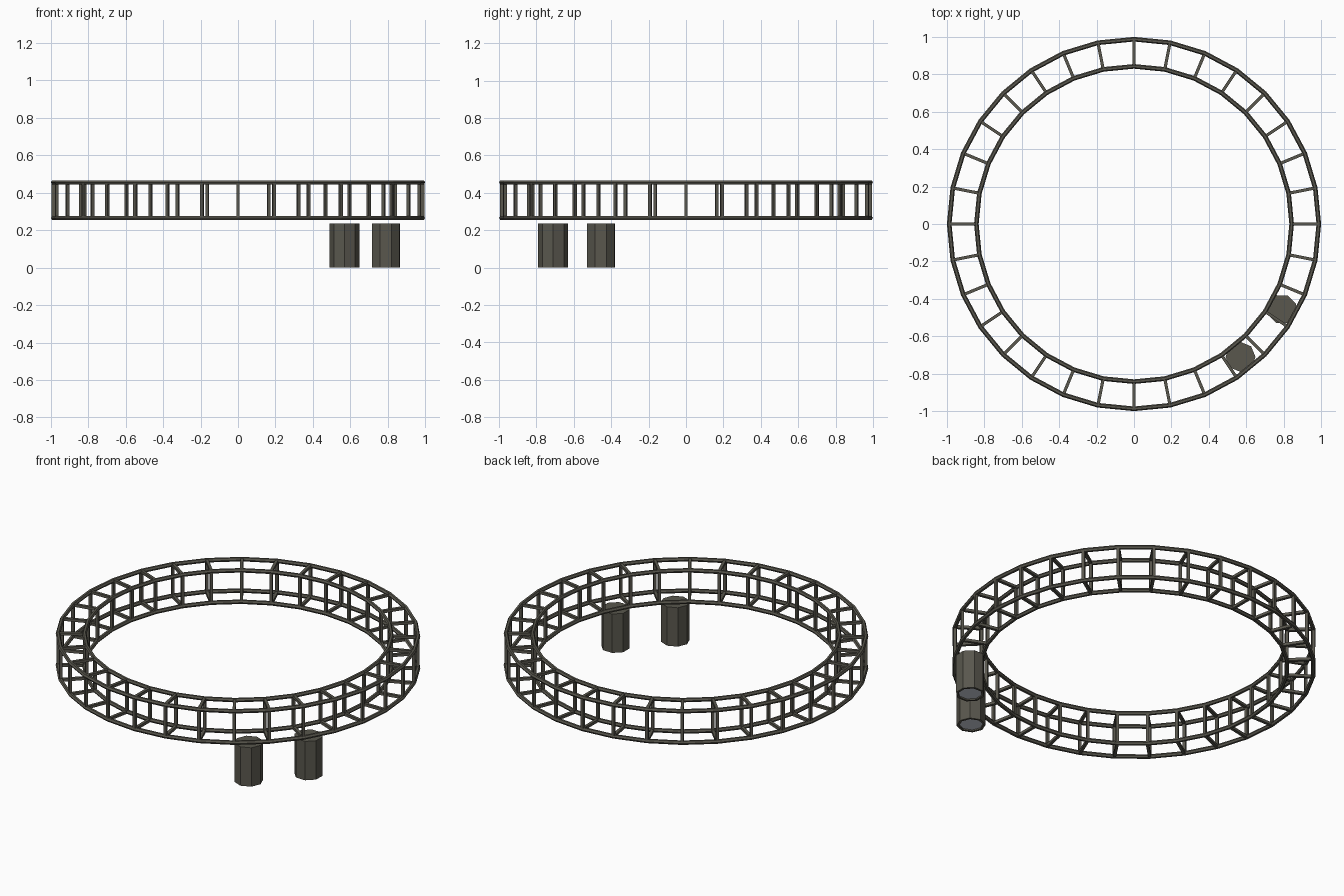
import bpy, bmesh, math
from mathutils import Matrix, Vector

if "Cube" in bpy.data.objects:
    bpy.data.objects.remove(bpy.data.objects["Cube"])


def material(name, rgb):
    m = bpy.data.materials.new(name)
    m.diffuse_color = (*rgb, 1)
    m.use_nodes = True
    m.node_tree.nodes["Principled BSDF"].inputs["Base Color"].default_value = m.diffuse_color
    return m


METAL = material("dark metal", (0.10, 0.095, 0.075))
GLASS = material("lamp glass", (0.62, 0.65, 0.72))


def finish(bm, name, mats):
    mesh = bpy.data.meshes.new(name)
    bmesh.ops.recalc_face_normals(bm, faces=bm.faces)
    bm.to_mesh(mesh)
    bm.free()
    ob = bpy.data.objects.new(name, mesh)
    for m in mats:
        mesh.materials.append(m)
    bpy.context.collection.objects.link(ob)
    return ob


def bar(bm, a, b, t, roll):
    # square bar from a to b, one side facing along roll
    a, b = Vector(a), Vector(b)
    d = (b - a).normalized()
    s = d.cross(roll).normalized()
    u = s.cross(d)
    rot = Matrix((s, u, d)).transposed().to_4x4()
    m = Matrix.Translation((a + b) / 2) @ rot @ Matrix.Diagonal((t, t, (b - a).length, 1))
    bmesh.ops.create_cube(bm, size=1, matrix=m)


# circular truss: four six-sided hoops tied by upright and radial bars
N, T = 32, 0.022
R_IN, R_OUT, Z_LO, Z_HI = 0.842, 0.987, 0.266, 0.456


def hoop(name, r, z):
    bm = bmesh.new()
    S = 6
    section = [(T * 0.56 * math.cos(math.tau * k / S), T * 0.56 * math.sin(math.tau * k / S))
               for k in range(S)]
    rings = []
    for i in range(N):
        a = math.tau * i / N
        rings.append([bm.verts.new(((r + dr) * math.cos(a), (r + dr) * math.sin(a), z + dz))
                      for dr, dz in section])
    for i in range(N):
        p, q = rings[i], rings[(i + 1) % N]
        for k in range(S):
            bm.faces.new((p[k], q[k], q[(k + 1) % S], p[(k + 1) % S]))
    finish(bm, name, [METAL])


for rn, r in (("inner", R_IN), ("outer", R_OUT)):
    for zn, z in (("lower", Z_LO), ("upper", Z_HI)):
        hoop(f"{rn}_{zn}_hoop", r, z)

bm = bmesh.new()
for i in range(N):
    a = math.tau * i / N
    d = Vector((math.cos(a), math.sin(a), 0))
    up = Vector((0, 0, 1))
    for r in (R_IN, R_OUT):
        bar(bm, d * r + up * Z_LO, d * r + up * Z_HI, T * 0.75, d)
    for z in (Z_LO, Z_HI):
        bar(bm, d * R_IN + up * z, d * R_OUT + up * z, T * 0.75, up)
finish(bm, "truss_cross_bars", [METAL])


# hanging lamps: eight-sided cans with a recessed glass underneath
def lamp(name, x, y, turn):
    bm = bmesh.new()
    R, H, S = 0.08, 0.235, 8
    loops = []
    for r, z in ((R, H), (R, 0), (R * 0.83, 0), (R * 0.83, 0.008)):
        loops.append([bm.verts.new((x + r * math.cos(turn + math.tau * i / S),
                                    y + r * math.sin(turn + math.tau * i / S), z))
                      for i in range(S)])
    for p, q in zip(loops, loops[1:]):
        for i in range(S):
            j = (i + 1) % S
            bm.faces.new((p[i], p[j], q[j], q[i]))
    bm.faces.new(loops[0])
    glass = bm.faces.new(loops[-1])
    glass.material_index = 1
    finish(bm, name, [METAL, GLASS])


lamp("lamp_left", 0.569, -0.71, 0)
lamp("lamp_right", 0.79, -0.455, math.radians(21.4))
